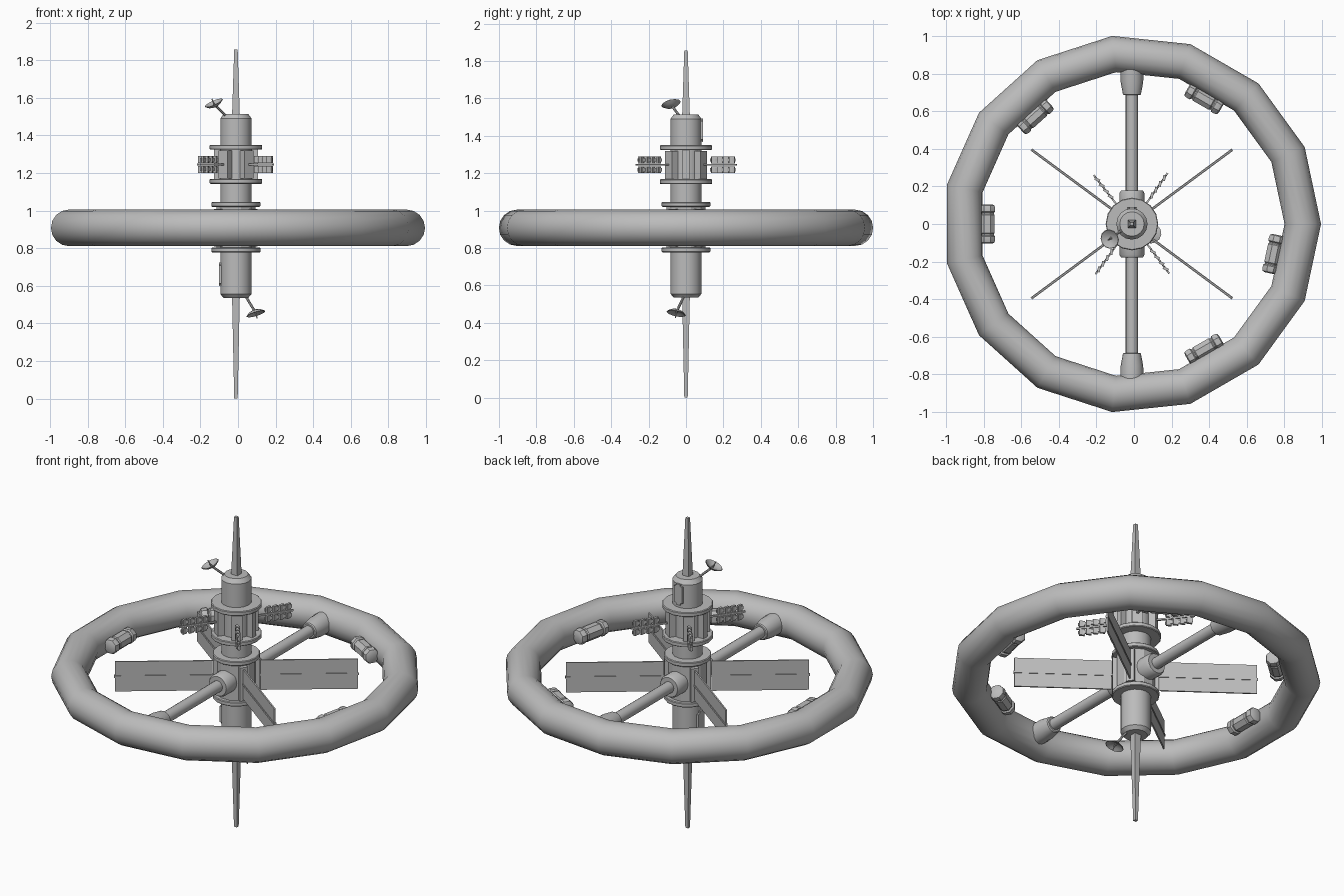
import bpy, bmesh, math
from mathutils import Vector, Matrix

if "Cube" in bpy.data.objects:
    bpy.data.objects.remove(bpy.data.objects["Cube"])

grey = bpy.data.materials.new("hull grey")
grey.use_nodes = True
grey.diffuse_color = (0.5, 0.5, 0.5, 1)
grey.node_tree.nodes["Principled BSDF"].inputs["Base Color"].default_value = grey.diffuse_color

CX = -0.011          # hub axis
MID = 0.908          # ring plane height
HUB = Vector((CX, 0, 0))
tau = math.tau


def finish(name, bm, matrix=None, angle=35):
    bmesh.ops.recalc_face_normals(bm, faces=bm.faces)
    if matrix is not None:
        bm.transform(matrix)
    mesh = bpy.data.meshes.new(name)
    bm.to_mesh(mesh)
    bm.free()
    mesh.materials.append(grey)
    ob = bpy.data.objects.new(name, mesh)
    bpy.context.collection.objects.link(ob)
    bpy.ops.object.select_all(action='DESELECT')
    ob.select_set(True)
    bpy.context.view_layer.objects.active = ob
    bpy.ops.object.shade_smooth_by_angle(angle=math.radians(angle))
    return ob


def lathe_into(bm, profile, sides, matrix=Matrix(), turn=0.0):
    """Spin (radius, height) pairs about z and cap both ends."""
    rings = [[bm.verts.new(matrix @ Vector((r * math.cos(turn + tau * i / sides),
                                            r * math.sin(turn + tau * i / sides), h)))
              for i in range(sides)] for r, h in profile]
    for a, b in zip(rings, rings[1:]):
        for i in range(sides):
            j = (i + 1) % sides
            bm.faces.new((a[i], a[j], b[j], b[i]))
    bm.faces.new(rings[0])
    bm.faces.new(rings[-1])


def lathe(name, profile, sides=12, matrix=Matrix.Translation(HUB), turn=0.0, angle=35):
    bm = bmesh.new()
    lathe_into(bm, profile, sides, matrix, turn)
    return finish(name, bm, angle=angle)


def box_into(bm, centre, size):
    bmesh.ops.create_cube(bm, size=1, matrix=Matrix.Translation(centre) @ Matrix.Diagonal((*size, 1)))


def aim(point, direction):
    """Place local z along a direction at a point."""
    turn = Vector(direction).to_track_quat('Z', 'Y').to_matrix().to_4x4()
    return Matrix.Translation(point) @ turn


def spin(degrees, z):
    """Local x points outward from the hub at the given bearing."""
    return Matrix.Translation((CX, 0, z)) @ Matrix.Rotation(math.radians(degrees), 4, 'Z')


# Habitat ring: fifteen straight segments
bm = bmesh.new()
rings = []
for i in range(15):
    a = tau * i / 15
    rings.append([bm.verts.new((CX + (0.909 + 0.097 * math.cos(t)) * math.cos(a),
                                (0.909 + 0.097 * math.cos(t)) * math.sin(a),
                                MID + 0.097 * math.sin(t)))
                  for t in (tau * k / 16 for k in range(16))])
for i in range(15):
    a, b = rings[i], rings[(i + 1) % 15]
    for k in range(16):
        m = (k + 1) % 16
        bm.faces.new((a[k], b[k], b[m], a[m]))
finish("habitat_ring", bm, angle=40)

# Central hub, middle drum and flanges
lathe("hub", [(0.065, 0.535), (0.083, 0.555), (0.083, 1.49), (0.065, 1.515)], 16)
lathe("middle_drum", [(0.108, 0.79), (0.108, 1.03)], 12, turn=tau / 24, angle=20)
for name, z, r in (("top_flange", 1.337, 0.14), ("upper_flange", 1.155, 0.14),
                   ("middle_flange", 1.033, 0.13), ("lower_flange", 0.79, 0.13)):
    lathe(name, [(r - 0.004, z - 0.013), (r, z - 0.009), (r, z + 0.009), (r - 0.004, z + 0.013)], 16)

# Spires
for name, base, tip in (("top_spire", 1.51, 1.857), ("bottom_spire", 0.54, 0.0)):
    lathe(name, [(0.029, base), (0.013, tip)], 4, turn=tau / 8)

# Spokes with inner collars and flared ends
for name, side in (("front_spoke", -1), ("back_spoke", 1)):
    m = aim((CX, 0, MID), (0, side, 0))
    lathe(name, [(0.033, 0.09), (0.033, 0.72)], 16, m)
    lathe(name + "_collar", [(0.066, 0.09), (0.066, 0.165), (0.058, 0.178)], 16, m)
    lathe(name + "_flare", [(0.042, 0.685), (0.048, 0.69), (0.06, 0.755), (0.062, 0.84)], 16, m)

# Solar wings: two thin vertical panels around a boom
for n, bearing in enumerate((36.5, 143.5, 216.5, 323.5)):
    bm = bmesh.new()
    for side in (-1, 1):
        box_into(bm, (0.395, 0, side * 0.047), (0.53, 0.008, 0.084))
    box_into(bm, (0.38, 0, 0), (0.57, 0.014, 0.012))
    box_into(bm, (0.112, 0, 0), (0.03, 0.045, 0.2))
    finish(f"solar_wing_{n + 1}", bm, spin(bearing, MID))

# Equipment arms: mounting pillar, rod and two rows of beaded cells
for n, bearing in enumerate((55, 128, 234, 307)):
    m = spin(bearing, 1.245)
    bm = bmesh.new()
    box_into(bm, (0.097, 0, 0), (0.04, 0.06, 0.15))
    box_into(bm, (0.215, 0, 0), (0.23, 0.01, 0.01))
    for k in range(4):
        x = 0.185 + k * 0.038
        for side in (-1, 1):
            cell = Matrix.Translation((x, 0, side * 0.026)) @ Matrix.Rotation(math.radians(25), 4, 'Z')
            bmesh.ops.create_cube(bm, size=1, matrix=cell @ Matrix.Diagonal((0.03, 0.014, 0.036, 1)))
            box_into(bm, (x, 0, side * 0.026), (0.04, 0.008, 0.018))
    finish(f"equipment_arm_{n + 1}", bm, m)

# Upper bay walls between the flanges
for n, bearing in enumerate((0, 180)):
    bm = bmesh.new()
    box_into(bm, (0.1, 0, 0), (0.036, 0.035, 0.17))
    finish(f"bay_wall_{n + 1}", bm, spin(bearing, 1.245))

# Pods along the inside of the ring
half = [(0.03, 0.104), (0.042, 0.098), (0.046, 0.084), (0.046, 0.066), (0.038, 0.06), (0.038, 0.054), (0.043, 0.048)]
pod = [(r, -h) for r, h in half] + [(r, h) for r, h in reversed(half)]
for n, bearing in enumerate((60, 132, 180, 300, 348)):
    m = spin(bearing, MID) @ aim((0.77, 0, 0), (0, 1, 0))
    lathe(f"pod_{n + 1}", pod, 8, m, turn=tau / 16, angle=30)
    bm = bmesh.new()
    box_into(bm, (0.805, 0, 0), (0.07, 0.07, 0.05))
    finish(f"pod_mount_{n + 1}", bm, spin(bearing, MID))

# Hatches on the hub
for name, bearing, z in (("upper_hatch", 90, 1.43), ("lower_hatch", 180, 0.66)):
    bm = bmesh.new()
    box_into(bm, (0.077, 0, 0), (0.028, 0.055, 0.125))
    upright = [e for e in bm.edges if abs(e.verts[0].co.x - e.verts[1].co.x) > 0.01]
    bmesh.ops.bevel(bm, geom=upright, offset=0.014, segments=3, affect='EDGES')
    finish(name, bm, spin(bearing, z))

# Dishes on slanted stems
for name, root, centre, facing in (
        ("upper_dish", (-0.06, -0.03, 1.5), (-0.125, -0.078, 1.563), (-0.4, -0.22, 0.9)),
        ("lower_dish", (0.04, -0.01, 0.545), (0.092, -0.05, 0.46), (0.28, -0.2, -0.92))):
    root, centre = Vector(root), Vector(centre)
    stem = centre - root
    lathe(name + "_stem", [(0.007, 0), (0.007, stem.length)], 8, aim(root, stem))
    m = aim(centre, facing)
    lathe(name, [(0.012, -0.012), (0.035, -0.004), (0.053, 0.01), (0.05, 0.012), (0.033, 0.002), (0.01, -0.004)], 12, m)
    lathe(name + "_feed", [(0.004, -0.004), (0.003, 0.035)], 6, m)
